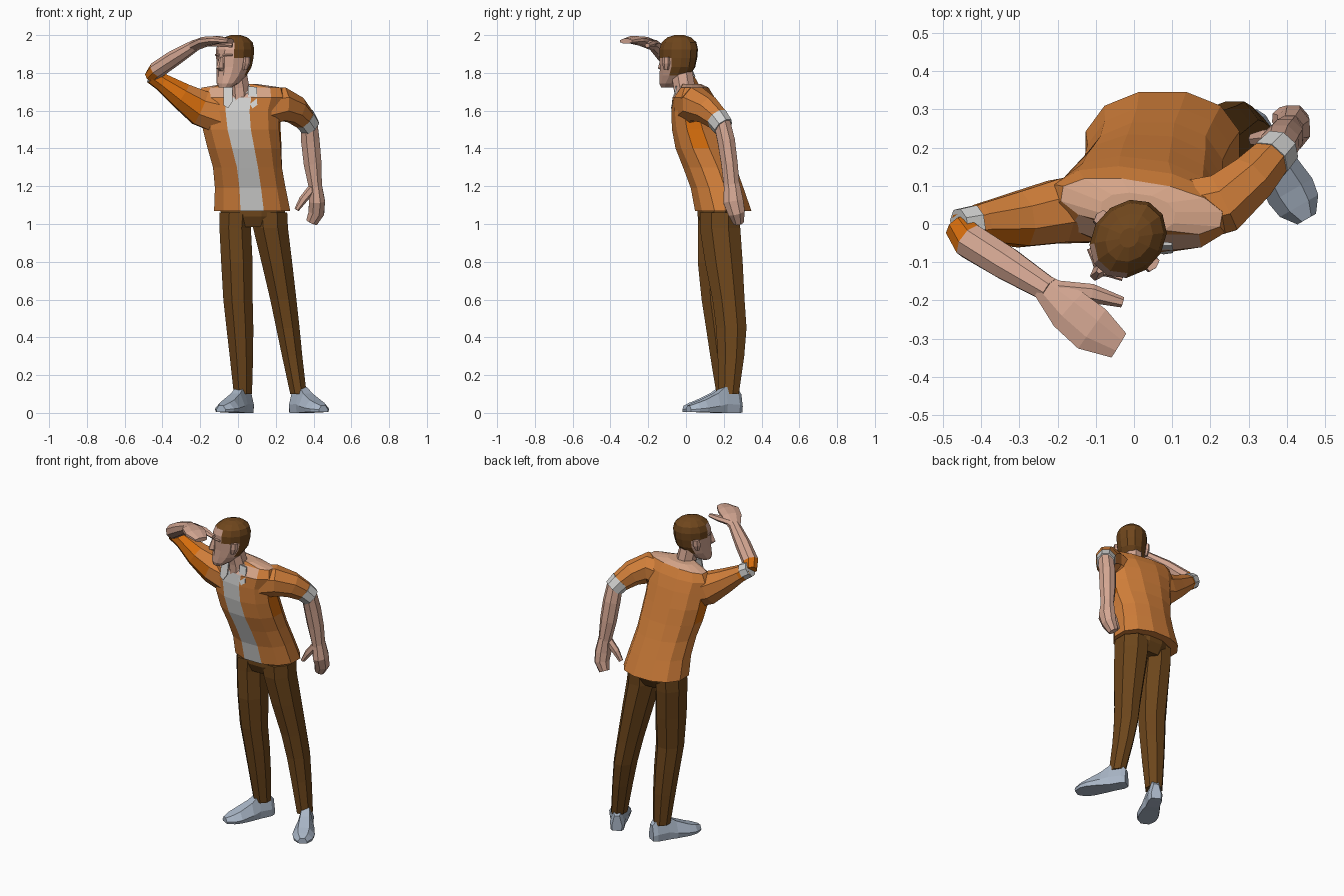
import bpy, bmesh, math
from mathutils import Vector, Matrix


def material(name, rgb):
    m = bpy.data.materials.new(name)
    m.diffuse_color = (*rgb, 1)
    return m


ORANGE = material("orange jacket", (.65, .215, .043))
DEEP = material("deep orange", (.68, .155, .004))
TAN = material("pale shoulder", (.68, .38, .25))
WHITE = material("white shirt", (.66, .66, .65))
SKIN = material("skin", (.66, .385, .29))
HAIR = material("brown hair", (.16, .062, .012))
BROWN = material("brown trousers", (.15, .06, .011))
GREY = material("blue grey shoe", (.40, .47, .57))


def make(name, sections, mats, rule=None, matrix=None, cap=True):
    """Skin a list of equal-length point rings."""
    bm = bmesh.new()
    rows = [[bm.verts.new(p) for p in s] for s in sections]
    n = len(rows[0])
    for a, b in zip(rows, rows[1:]):
        for k in range(n):
            bm.faces.new((a[k], a[(k + 1) % n], b[(k + 1) % n], b[k]))
    if cap:
        bm.faces.new(rows[0][::-1])
        bm.faces.new(rows[-1])
    bmesh.ops.recalc_face_normals(bm, faces=bm.faces[:])
    if rule:
        bm.normal_update()
        for f in bm.faces:
            f.material_index = rule(f.calc_center_median(), f.normal)
    if matrix:
        bm.transform(matrix)
    me = bpy.data.meshes.new(name)
    bm.to_mesh(me)
    bm.free()
    for m in mats:
        me.materials.append(m)
    ob = bpy.data.objects.new(name, me)
    bpy.context.collection.objects.link(ob)
    return ob


def loft(name, rings, n, mats, flat=False, ref=(0, 0, 1), p=1, **kw):
    """Rings are x, y, z, half width, half depth, optional yaw."""
    out = []
    for i, r in enumerate(rings):
        c = Vector(r[:3])
        if flat:
            yaw = r[5] if len(r) > 5 else 0
            u = Vector((math.cos(yaw), math.sin(yaw), 0))
            v = Vector((-u.y, u.x, 0))
        else:
            t = Vector(rings[min(i + 1, len(rings) - 1)][:3]) - Vector(rings[max(i - 1, 0)][:3])
            u = t.cross(Vector(ref)).normalized()
            v = u.cross(t).normalized()
        pts = []
        for k in range(n):
            a = 2 * math.pi * (k + .5) / n - math.pi / 2
            cu = math.copysign(abs(math.cos(a)) ** p, math.cos(a))
            sv = math.copysign(abs(math.sin(a)) ** p, math.sin(a))
            pts.append(c + u * r[3] * cu + v * r[4] * sv)
        out.append(pts)
    return make(name, out, mats, **kw)


# Jacket body with white shirt strip down the front
def jacket_rule(c, n):
    mid = .015 + max(0, 1.6 - c.z) * .12
    if n.y < -.25 and abs(c.x - mid) < .035:
        return 4 if c.z > 1.66 else 1
    if n.z > .6 and c.z > 1.66:
        return 2
    if abs(n.x) > .85 and 1.38 < c.z < 1.56:
        return 3
    return 0


loft("jacket", [
    (.075, .197, 1.07, .208, .154), (.065, .165, 1.19, .193, .144),
    (.05, .125, 1.3, .188, .145), (.035, .09, 1.4, .2, .147, -.05),
    (.02, .067, 1.5, .209, .14, -.1), (.012, .05, 1.6, .216, .125, -.12),
    (.015, .04, 1.67, .237, .106, -.14), (.02, .046, 1.722, .218, .066, -.16),
    (.01, .03, 1.74, .1, .05, -.14)],
    12, [ORANGE, WHITE, TAN, DEEP, SKIN], flat=True, p=.9, rule=jacket_rule)

# Sleeves and cuffs
loft("raised_sleeve", [
    (-.08, .045, 1.58, .1, .115), (-.2, .033, 1.615, .09, .1),
    (-.3, .012, 1.68, .078, .074), (-.4, .003, 1.75, .054, .05),
    (-.455, -.012, 1.785, .042, .045)], 8, [ORANGE, DEEP],
    rule=lambda c, n: int(c.x < -.42 or (c.x < -.22 and n.y < -.1)))
loft("raised_cuff", [
    (-.415, .002, 1.765, .05, .052), (-.458, -.004, 1.79, .046, .047)], 8, [WHITE])
loft("lowered_sleeve", [
    (.13, .03, 1.61, .09, .105), (.235, .055, 1.635, .085, .095),
    (.305, .115, 1.603, .069, .078), (.36, .175, 1.55, .056, .06)], 8, [ORANGE])
loft("lowered_cuff", [
    (.35, .163, 1.562, .06, .064), (.382, .198, 1.515, .055, .058)], 8, [WHITE])

# Forearms
loft("raised_forearm", [
    (-.46, -.008, 1.78, .038, .038), (-.43, -.045, 1.815, .049, .045),
    (-.335, -.103, 1.88, .047, .043), (-.22, -.175, 1.95, .034, .03)], 8, [SKIN, DEEP],
    rule=lambda c, n: int(c.x < -.43))
loft("lowered_forearm", [
    (.375, .19, 1.54, .048, .047), (.383, .213, 1.44, .053, .05),
    (.395, .23, 1.32, .051, .047), (.41, .243, 1.19, .037, .045)],
    8, [SKIN], ref=(0, 1, 0))

# Hands and thumbs
loft("raised_hand", [
    (-.235, -.165, 1.943, .036, .028), (-.17, -.225, 1.967, .063, .026),
    (-.11, -.275, 1.975, .068, .021), (-.04, -.318, 1.968, .04, .014)], 8, [SKIN])
loft("raised_thumb", [
    (-.2, -.175, 1.957, .027, .02), (-.11, -.182, 1.955, .025, .018),
    (-.03, -.205, 1.945, .014, .012)], 6, [SKIN])
loft("lowered_hand", [
    (.41, .243, 1.21, .036, .045), (.418, .25, 1.12, .046, .058),
    (.415, .268, 1.06, .045, .048), (.39, .278, 1.008, .033, .03)],
    8, [SKIN], ref=(0, 1, 0))
loft("lowered_thumb", [
    (.395, .23, 1.19, .024, .027), (.345, .225, 1.13, .022, .024),
    (.31, .222, 1.075, .013, .015)], 6, [SKIN], ref=(0, 1, 0))

# Trousers
loft("trouser_seat", [
    (.08, .175, .985, .15, .09), (.08, .178, 1.04, .176, .12),
    (.078, .18, 1.11, .178, .122)], 12, [BROWN], flat=True)
loft("rear_leg", [
    (.17, .18, 1.06, .098, .116), (.172, .18, .98, .1, .116),
    (.205, .2, .8, .088, .108), (.24, .225, .6, .075, .092),
    (.264, .24, .45, .067, .087), (.287, .238, .3, .058, .076),
    (.32, .226, .1, .047, .058)], 8, [BROWN], flat=True)
loft("front_leg", [
    (-.01, .17, 1.06, .094, .115), (-.015, .17, .98, .09, .115),
    (-.006, .162, .8, .09, .108), (0, .163, .6, .084, .087),
    (.01, .18, .45, .077, .08), (.018, .195, .3, .067, .072),
    (.026, .212, .1, .052, .055)], 8, [BROWN], flat=True)


# Shoes, heel to toe
def shoe(name, x, y, yaw):
    secs = []
    for t, w, h in [(-.07, .03, .09), (-.045, .043, .12), (.03, .045, .13),
                    (.08, .056, .095), (.16, .066, .06), (.205, .058, .045), (.245, .028, .03)]:
        secs.append([Vector((px * w, -t, .008 + pz * h)) for px, pz in
                     [(-.9, -.07), (-1, .3), (-.5, 1), (.5, 1), (1, .3), (.9, -.07)]])
    make(name, secs, [GREY],
         matrix=Matrix.Translation((x, y, 0)) @ Matrix.Rotation(yaw, 4, 'Z'))


shoe("rear_shoe", .33, .225, math.radians(30))
shoe("front_shoe", .025, .21, math.radians(-28))

# Neck and collar
loft("neck", [(.012, .005, 1.64, .06, .072), (.006, -.008, 1.72, .06, .062),
              (-.01, -.025, 1.82, .057, .062)], 8, [SKIN], flat=True)
loft("collar", [(.012, .022, 1.69, .1, .08), (.01, .02, 1.735, .08, .06)],
     10, [WHITE], flat=True, cap=False)
for side in (-1, 1):
    flap = [(.04, 1.73), (.088, 1.725), (.09, 1.63), (.065, 1.612), (.04, 1.65)]
    make("collar_flap", [[Vector((.012 + side * px, y + (1.73 - pz) * -.2, pz)) for px, pz in flap]
                         for y in (-.056, -.047)], [WHITE])

# Head, turned towards the raised hand
turn = Matrix.Translation((-.018, -.042, 0)) @ Matrix.Rotation(math.radians(-42), 4, 'Z')


def hair_rule(c, n):
    return int(c.z > 1.955 or (c.z > 1.9 and c.y > -.06) or (c.y > .015 and c.z > 1.795))


loft("head", [
    (0, -.075, 1.722, .033, .035), (0, -.056, 1.745, .055, .06),
    (0, -.024, 1.785, .071, .088), (0, -.004, 1.83, .082, .104),
    (0, .002, 1.88, .089, .11), (0, .004, 1.925, .092, .112),
    (0, .007, 1.962, .083, .1), (0, .008, 1.988, .057, .068),
    (0, .008, 2.0, .024, .028)], 12, [SKIN, HAIR], flat=True, matrix=turn, rule=hair_rule)
loft("nose", [
    (0, -.092, 1.81, .018, .02), (0, -.11, 1.825, .018, .03),
    (0, -.102, 1.885, .009, .015)], 6, [SKIN], flat=True, matrix=turn)
for side in (-1, 1):
    loft("ear", [(side * .083, -.01, 1.815, .01, .014), (side * .091, -.004, 1.85, .014, .025),
                 (side * .093, -.002, 1.885, .012, .022)], 6, [SKIN], flat=True, matrix=turn)
    loft("brow", [(side * .012, -.104, 1.893, .008, .007), (side * .058, -.082, 1.895, .008, .006)],
         6, [SKIN], matrix=turn)
